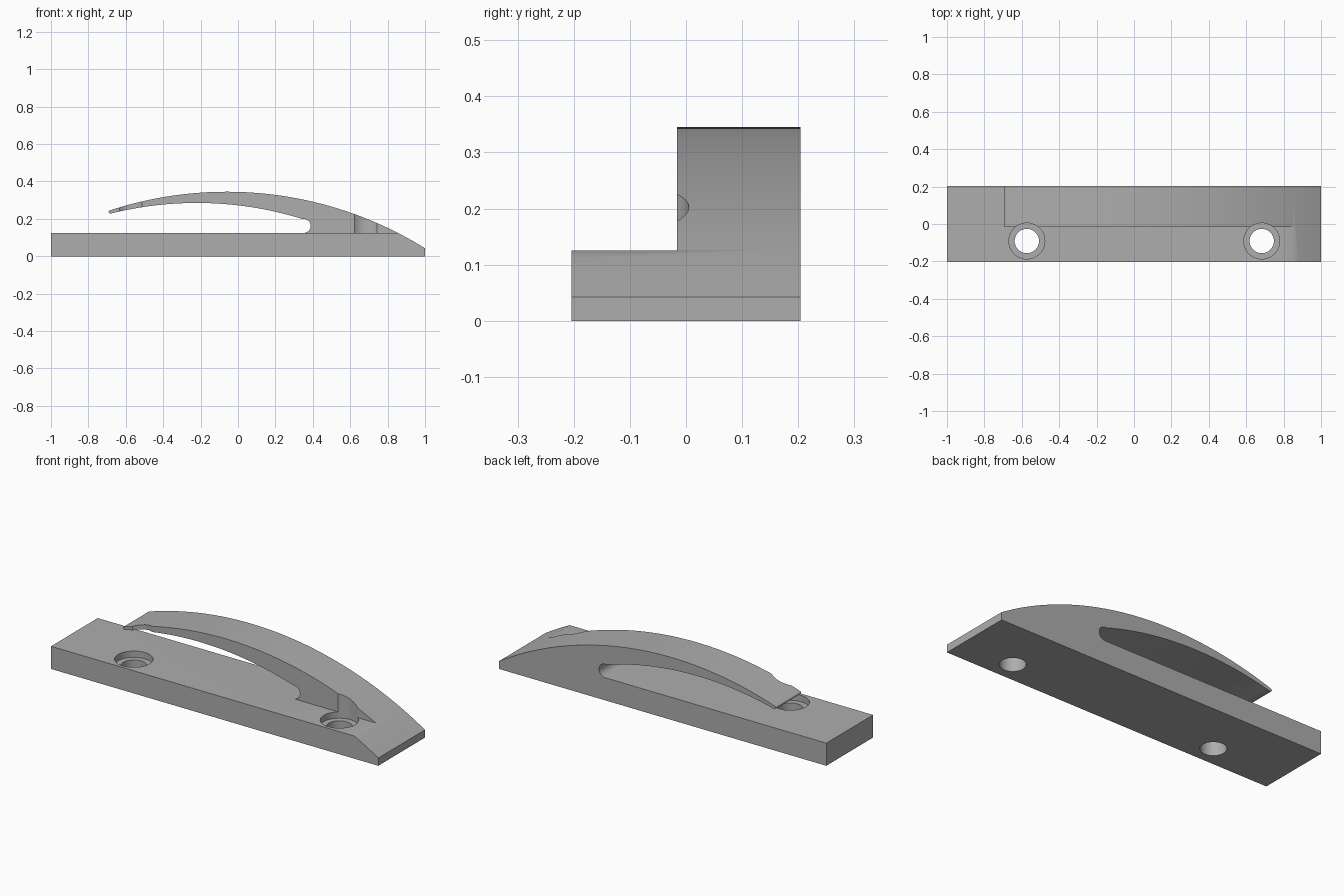
import bpy, bmesh
from math import sqrt, sin, cos, pi

if "Cube" in bpy.data.objects:
    bpy.data.objects.remove(bpy.data.objects["Cube"], do_unlink=True)

HALF_WIDTH = 0.204
BASE_TOP = 0.125
SPRING_FRONT = -0.016

grey = bpy.data.materials.new("plain_grey")
grey.use_nodes = True
colour = (0.42, 0.42, 0.42, 1)
grey.diffuse_color = colour
grey.node_tree.nodes["Principled BSDF"].inputs["Base Color"].default_value = colour


def arc(x0, x1, peak_x, peak_z, radius, steps):
    """Points on a shallow arch between two x positions."""
    xs = [x0 + (x1 - x0) * i / steps for i in range(steps + 1)]
    return [(x, peak_z - radius + sqrt(radius ** 2 - (x - peak_x) ** 2)) for x in xs]


def round_end(cx, cz, r, a0, a1, steps):
    angles = [a0 + (a1 - a0) * i / steps for i in range(steps + 1)]
    return [(cx + r * cos(a), cz + r * sin(a)) for a in angles]


def extrude_profile(name, points, y0, y1):
    bm = bmesh.new()
    face = bm.faces.new([bm.verts.new((x, y0, z)) for x, z in points])
    new = bmesh.ops.extrude_face_region(bm, geom=[face])["geom"]
    verts = [g for g in new if isinstance(g, bmesh.types.BMVert)]
    bmesh.ops.translate(bm, verts=verts, vec=(0, y1 - y0, 0))
    bmesh.ops.recalc_face_normals(bm, faces=bm.faces)
    mesh = bpy.data.meshes.new(name)
    bm.to_mesh(mesh)
    bm.free()
    mesh.materials.append(grey)
    obj = bpy.data.objects.new(name, mesh)
    bpy.context.collection.objects.link(obj)
    return obj


def cut(target, cutter):
    cutter.hide_render = True
    bpy.context.view_layer.objects.active = target
    mod = target.modifiers.new("cut", "BOOLEAN")
    mod.operation = "DIFFERENCE"
    mod.solver = "EXACT"
    mod.object = cutter
    bpy.ops.object.modifier_apply(modifier=mod.name)
    bpy.data.objects.remove(cutter, do_unlink=True)


def cylinder(x, y, radius, z0, z1):
    bpy.ops.mesh.primitive_cylinder_add(vertices=64, radius=radius, depth=z1 - z0,
                                        location=(x, y, (z0 + z1) / 2))
    obj = bpy.context.object
    obj.name = "hole_cutter"
    obj.data.materials.append(grey)
    return obj


# Side profile: base bar, slot with rounded end, thin tip, arched back
profile = [(1, 0), (-1, 0), (-1, BASE_TOP)]
profile += round_end(0.352, BASE_TOP + 0.037, 0.037, -pi / 2, pi * 0.42, 12)
profile += arc(0.34, -0.68, -0.22, 0.285, 1.9, 40)
profile += round_end(-0.684, 0.237, 0.008, pi * 1.4, pi * 0.7, 6)
profile += arc(-0.68, 1, -0.06, 0.345, 2.01, 56)
clip = extrude_profile("spring_clip", profile, -HALF_WIDTH, HALF_WIDTH)

# Clear the front half above the base to leave a mounting ledge
ledge = [(-1.2, BASE_TOP), (1.2, BASE_TOP), (1.2, 0.6), (-1.2, 0.6)]
cut(clip, extrude_profile("ledge_cutter", ledge, -0.4, SPRING_FRONT))

# Counterbored screw holes, which also notch the spring
for x in (-0.573, 0.683):
    cut(clip, cylinder(x, -0.091, 0.096, 0.09, 0.6))
    cut(clip, cylinder(x, -0.091, 0.065, -0.1, 0.11))

bpy.ops.object.select_all(action="DESELECT")
clip.select_set(True)
bpy.context.view_layer.objects.active = clip
bpy.ops.object.shade_smooth_by_angle(angle=pi / 6)
